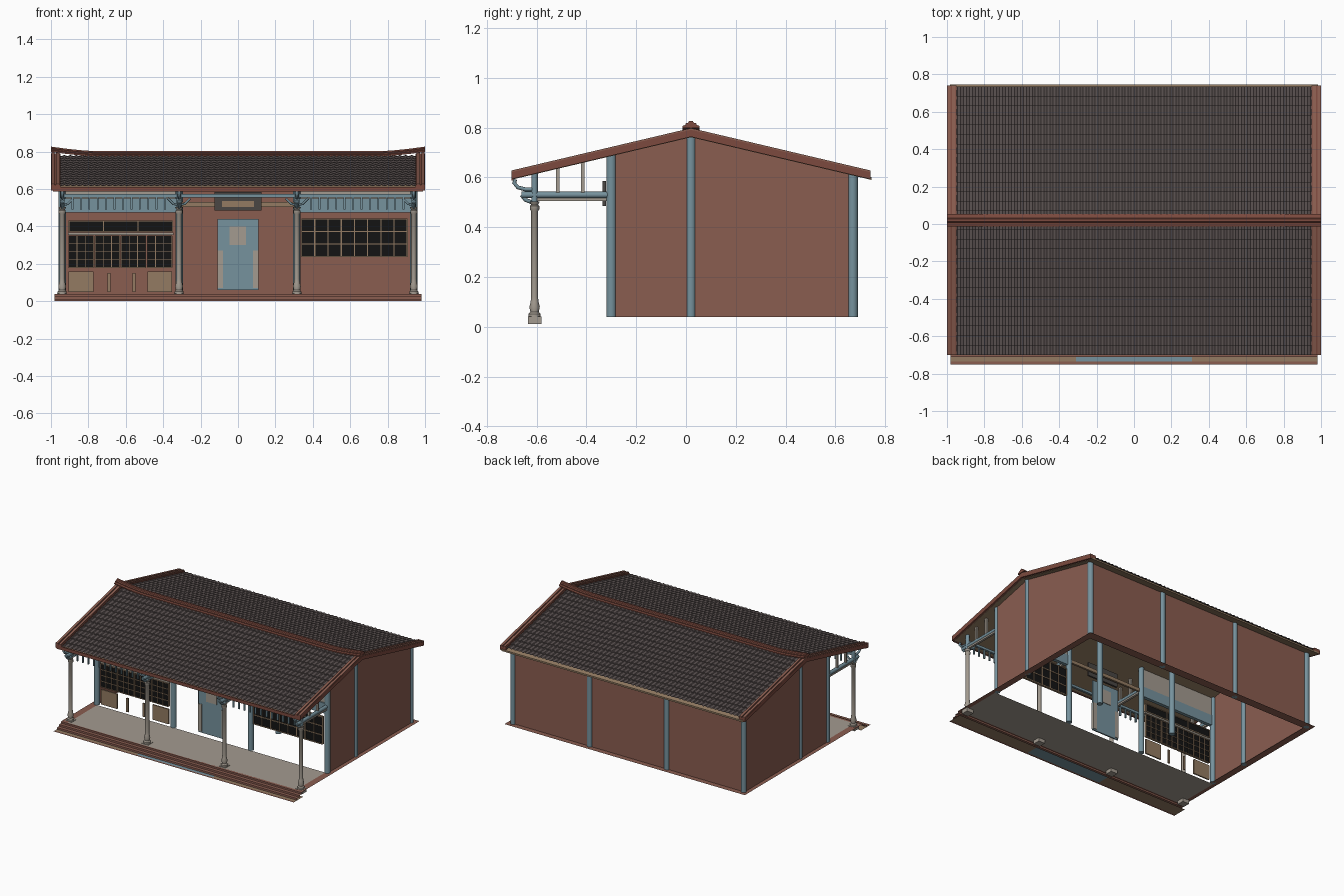
import bpy, bmesh, math

cube = bpy.data.objects.get("Cube")
if cube:
    bpy.data.objects.remove(cube)


def material(name, hexcode):
    def lin(c):
        return c / 12.92 if c <= 0.04045 else ((c + 0.055) / 1.055) ** 2.4
    col = [lin(int(hexcode[i:i + 2], 16) / 255) for i in (0, 2, 4)] + [1.0]
    m = bpy.data.materials.new(name)
    m.use_nodes = True
    m.diffuse_color = col
    m.node_tree.nodes["Principled BSDF"].inputs["Base Color"].default_value = col
    return m


BRICK = material("brick red", "8A5D50")
RIDGE = material("dark red", "7C4A3E")
TILE = material("roof tile grey", "5A5150")
BLUE = material("slate blue", "76929D")
STONE = material("pale stone", "A39B90")
WOOD = material("brown wood", "937B62")
BLACK = material("window black", "131313")
DARK = material("plaque dark", "4A4644")

COLS = (-0.94, -0.315, 0.315, 0.94)   # bay lines
FRONT, MID, BACK = -0.3, 0.02, 0.67   # front wall, ridge and back wall


def roof_z(y):
    return 0.785 - 0.236 * abs(y - MID)


def mesh(name, verts, faces, mat, smooth=False):
    me = bpy.data.meshes.new(name)
    me.from_pydata(verts, [], faces)
    bm = bmesh.new()
    bm.from_mesh(me)
    bmesh.ops.recalc_face_normals(bm, faces=bm.faces)
    bm.to_mesh(me)
    bm.free()
    ob = bpy.data.objects.new(name, me)
    bpy.context.collection.objects.link(ob)
    me.materials.append(mat)
    if smooth:
        bpy.ops.object.select_all(action='DESELECT')
        ob.select_set(True)
        bpy.context.view_layer.objects.active = ob
        bpy.ops.object.shade_smooth_by_angle(angle=math.radians(40))
    return ob


def boxes(name, mat, items):
    """One object from boxes given as x0, x1, y0, y1, z0, z1."""
    v, f = [], []
    for x0, x1, y0, y1, z0, z1 in items:
        n = len(v)
        v += [(x, y, z) for x in (x0, x1) for y in (y0, y1) for z in (z0, z1)]
        f += [[n + i for i in q] for q in ((0, 1, 3, 2), (4, 6, 7, 5), (0, 4, 5, 1),
                                           (2, 3, 7, 6), (0, 2, 6, 4), (1, 5, 7, 3))]
    return mesh(name, v, f, mat)


def sheets(name, mat, items):
    """Flat or upright sheets spanning x0..x1 between two (y, z) points."""
    v, f = [], []
    for x0, x1, a, b in items:
        n = len(v)
        v += [(x0, *a), (x1, *a), (x1, *b), (x0, *b)]
        f.append([n, n + 1, n + 2, n + 3])
    return mesh(name, v, f, mat)


def loft(name, mat, profile, xs, lift=lambda x: 0):
    """Closed (y, z) profile swept along x."""
    k = len(profile)
    v = [(x, y, z + lift(x)) for x in xs for y, z in profile]
    f = [[i * k + j, i * k + (j + 1) % k, (i + 1) * k + (j + 1) % k, (i + 1) * k + j]
         for i in range(len(xs) - 1) for j in range(k)]
    f += [list(range(k)), list(range(len(v) - k, len(v)))]
    return mesh(name, v, f, mat)


def lathe(name, mat, x, y, profile, n=16):
    v = [(x + r * math.cos(math.tau * j / n), y + r * math.sin(math.tau * j / n), z)
         for r, z in profile for j in range(n)]
    f = [[i * n + j, i * n + (j + 1) % n, (i + 1) * n + (j + 1) % n, (i + 1) * n + j]
         for i in range(len(profile) - 1) for j in range(n)]
    f += [list(range(n)), list(range(len(v) - n, len(v)))]
    return mesh(name, v, f, mat, True)


def tube(name, mat, pts, r):
    cu = bpy.data.curves.new(name, 'CURVE')
    cu.dimensions = '3D'
    cu.bevel_depth, cu.bevel_resolution, cu.use_fill_caps = r, 2, True
    sp = cu.splines.new('POLY')
    sp.points.add(len(pts) - 1)
    for p, co in zip(sp.points, pts):
        p.co = (*co, 1)
    cu.materials.append(mat)
    ob = bpy.data.objects.new(name, cu)
    bpy.context.collection.objects.link(ob)
    bpy.ops.object.select_all(action='DESELECT')
    ob.select_set(True)
    bpy.context.view_layer.objects.active = ob
    bpy.ops.object.convert(target='MESH')


def chevron(lo, hi, yf, yb):
    ys = (yf, MID, yb)
    return [(y, roof_z(y) + lo) for y in ys] + [(y, roof_z(y) + hi) for y in reversed(ys)]


# Base: porch floor, steps, ground strip and plinth border, all thin sheets
sheets("porch_floor", STONE, [(-0.95, 0.95, (-0.65, 0.038), (-0.31, 0.038))])
stair = [(-0.71, 0), (-0.71, 0.013), (-0.685, 0.013), (-0.685, 0.026),
         (-0.66, 0.026), (-0.66, 0.038), (-0.64, 0.038)]
sheets("front_steps", BRICK, [(-0.98, 0.98, a, b) for a, b in zip(stair, stair[1:])])
for nm, m, x0, x1 in (("right", WOOD, -0.98, -0.31), ("middle", BLUE, -0.31, 0.31),
                      ("left", WOOD, 0.31, 0.98)):
    sheets("ground_strip_" + nm, m, [(x0, x1, (-0.735, 0), (-0.64, 0))])
sheets("ground_strip_edge", BRICK, [(-0.98, 0.98, (-0.75, 0), (-0.735, 0))])
sheets("plinth_border", BRICK, [(-0.98, 0.98, (0.65, 0.04), (0.715, 0.04))] +
       [(s * 0.93, s * 0.98, (-0.66, 0.04), (0.65, 0.04)) for s in (-1, 1)])

# Walls
gable = [(FRONT, 0.04), (BACK, 0.04)] + [(y, roof_z(y) - 0.02) for y in (BACK, MID, FRONT)]
for s, nm in ((-1, "right"), (1, "left")):
    loft("gable_wall_" + nm, BRICK, gable, [s * 0.94, s * 0.95])
boxes("back_wall", BRICK, [(-0.95, 0.95, 0.665, 0.675, 0.04, 0.615)])
boxes("upper_front_wall", STONE, [(-0.94, -0.315, -0.305, -0.295, 0.55, 0.69),
                                  (0.315, 0.94, -0.305, -0.295, 0.55, 0.69)])
boxes("front_wall_beam", BLUE, [(-0.94, -0.315, -0.315, -0.29, 0.475, 0.55),
                                (0.315, 0.94, -0.315, -0.29, 0.475, 0.55)])
boxes("door_head_beam", WOOD, [(-0.3, 0.3, -0.31, -0.295, 0.505, 0.53)])
for y in (FRONT, MID, BACK):
    for x in COLS:
        lathe("wall_column", BLUE, x, y, [(0.02, 0.04), (0.02, roof_z(y) - 0.02)])

# Roof: board, stepped wavy tiles, fascia, verges and ridge
loft("roof_board", WOOD, chevron(-0.024, -0.012, -0.695, 0.745), [-0.985, 0.985])
ROWS, SEG = 14, 240
for nm, eave in (("front", -0.70), ("back", 0.735)):
    v, f = [], []
    for r in range(ROWS):
        for t, up in ((r, 0.006), (r + 1, -0.003)):
            y = eave + (MID - eave) * t / ROWS
            v += [(-0.96 + 1.92 * i / SEG, y,
                   roof_z(y) + up - 0.003 + 0.003 * math.cos(math.tau * i / 4))
                  for i in range(SEG + 1)]
    for k in range(2 * ROWS - 1):
        for i in range(SEG):
            a = k * (SEG + 1) + i
            f.append((a, a + 1, a + SEG + 2, a + SEG + 1))
    mesh("roof_tiles_" + nm, v, f, TILE)
boxes("front_fascia", RIDGE, [(-0.99, 0.99, -0.70, -0.692, 0.588, 0.612)])
for s in (-1, 1):
    loft("verge_band", RIDGE, chevron(-0.022, 0.006, -0.70, 0.74), [s * 0.95, s])
    for a, b in ((0.955, 0.972), (0.98, 0.998)):
        loft("verge_cap", BRICK, chevron(0.004, 0.013, -0.70, 0.74), [s * a, s * b])
half = [(0.034, 0.775), (0.034, 0.783), (0.022, 0.787), (0.022, 0.793), (0.011, 0.796), (0.007, 0.803)]
ridge = [(MID + y, z) for y, z in half] + [(MID - y, z) for y, z in reversed(half)]
loft("ridge_cap", RIDGE, ridge, [i / 25 - 1 for i in range(51)],
     lambda x: 0.024 * (max(0, abs(x) - 0.76) / 0.24) ** 1.5)

# Porch columns, roof struts, beams and brackets
shaft = [(0.024, 0.04), (0.024, 0.052), (0.017, 0.06), (0.021, 0.08), (0.016, 0.1), (0.014, 0.12),
         (0.014, 0.465), (0.019, 0.472), (0.019, 0.485), (0.014, 0.49), (0.021, 0.503)]
Y = -0.608
for x in COLS:
    boxes("column_plinth", STONE, [(x - 0.027, x + 0.027, Y - 0.027, Y + 0.027, 0.012, 0.041)])
    lathe("porch_column", STONE, x, Y, shaft)
    lathe("column_head", BLUE, x, Y, [(0.013, 0.5), (0.013, 0.615)])
    tube("tie_beam", BLUE, [(x, -0.66, 0.53), (x, FRONT, 0.53)], 0.013)
    boxes("beam_trim", STONE, [(x - 0.008, x + 0.008, -0.6, FRONT, 0.506, 0.518)])
    for y in (-0.515, -0.415):
        boxes("roof_strut", STONE, [(x - 0.008, x + 0.008, y - 0.007, y + 0.007, 0.54, roof_z(y) - 0.02)])
    tube("eave_bracket", BLUE, [(x, -0.685, 0.592), (x, -0.69, 0.578), (x, -0.675, 0.56), (x, -0.645, 0.552),
                                (x, -0.61, 0.552)], 0.008)
    tube("lower_bracket", BLUE, [(x, -0.66, 0.53), (x, -0.645, 0.51), (x, -0.61, 0.497)], 0.008)
    for s in (-1, 1):
        if abs(x + s * 0.1) < 0.95:
            tube("side_bracket", BLUE, [(x, Y, 0.515), (x + s * 0.03, Y, 0.52), (x + s * 0.06, Y, 0.55)], 0.006)
boxes("porch_plate", BLUE, [(-0.95, 0.95, Y - 0.008, Y + 0.008, 0.556, 0.574)])
boxes("frieze_slats", BLUE, [(s * (0.39 + 0.045 * i) - 0.005, s * (0.39 + 0.045 * i) + 0.005,
                              Y - 0.005, Y + 0.005, 0.49, 0.558) for s in (-1, 1) for i in range(12)])


# Windows and doors: dark panes with thin wooden bars
def glazing(name, x0, x1, z0, z1, nx, nz, w=0.003):
    boxes(name + "_panes", BLACK, [(x0, x1, -0.304, -0.298, z0, z1)])
    bars = [(x - w, x + w, -0.309, -0.293, z0, z1)
            for x in [x0 + (x1 - x0) * i / nx for i in range(nx + 1)]]
    bars += [(x0, x1, -0.309, -0.293, z - w, z + w)
             for z in [z0 + (z1 - z0) * i / nz for i in range(nz + 1)]]
    boxes(name + "_bars", WOOD, bars)


glazing("left_window", 0.34, 0.905, 0.24, 0.44, 8, 3)
glazing("transom", -0.905, -0.35, 0.372, 0.43, 3, 1)
boxes("transom_rail", STONE, [(-0.91, -0.345, -0.308, -0.294, 0.355, 0.367)])
for i in range(4):
    x0 = -0.905 + 0.14 * i
    x1 = x0 + 0.132
    glazing("door_leaf", x0, x1, 0.18, 0.35, 3, 4, 0.002)
    if i in (0, 3):
        boxes("door_lower_panel", WOOD, [(x0, x1, -0.306, -0.296, 0.05, 0.16)])
    else:
        xm = -0.69 if i == 1 else -0.555
        boxes("door_lower_bar", WOOD, [(xm - 0.008, xm + 0.008, -0.306, -0.296, 0.05, 0.15)])

# Central door and plaque
boxes("central_door", BLUE, [(-0.11, 0.11, -0.305, -0.295, 0.06, 0.44)])
boxes("door_side_plates", STONE, [(s * 0.095 - 0.015, s * 0.095 + 0.015, -0.309, -0.291, 0.07, 0.27)
                                  for s in (-1, 1)])
boxes("door_panel", STONE, [(-0.045, 0.042, -0.309, -0.291, 0.3, 0.4)])
boxes("plaque", DARK, [(-0.125, 0.125, -0.335, -0.322, 0.485, 0.585)])
boxes("plaque_field", WOOD, [(-0.085, 0.085, -0.339, -0.335, 0.505, 0.535)])
